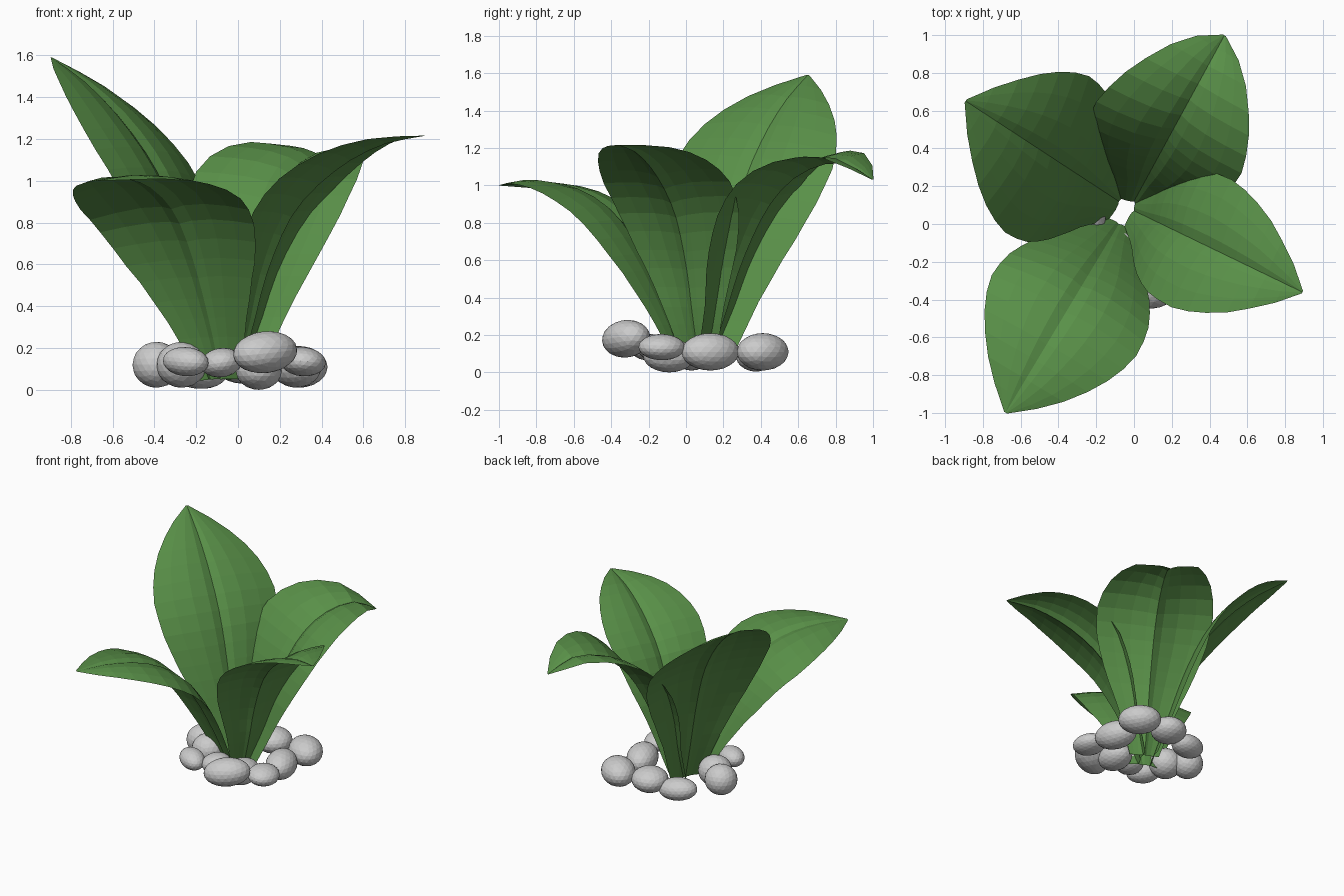
import bpy, bmesh, math
from mathutils import Vector, Euler

if "Cube" in bpy.data.objects:
    bpy.data.objects.remove(bpy.data.objects["Cube"])

green = bpy.data.materials.new("leaf_green")
green.diffuse_color = (0.10, 0.28, 0.065, 1)
green.use_nodes = True
green.node_tree.nodes["Principled BSDF"].inputs["Base Color"].default_value = green.diffuse_color


def sample(points, t):
    """Catmull-Rom point on a 2D profile, t in 0..1"""
    p = [Vector(q) for q in points]
    p = [2 * p[0] - p[1]] + p + [2 * p[-1] - p[-2]]
    n = len(points) - 1
    i = min(int(t * n), n - 1)
    f = t * n - i
    a, b, c, d = p[i:i + 4]
    return 0.5 * (2 * b + (c - a) * f + (2 * a - 5 * b + 4 * c - d) * f * f
                  + (3 * b - a - 3 * c + d) * f ** 3)


# relative half width along the leaf, and groove height across it
WIDTH = [(0, .25), (.2, .5), (.4, .83), (.52, .97), (.62, 1), (.72, .92), (.83, .68), (.92, .38), (1, .02)]
GROOVE = [(0, 0), (.14, .06), (.4, .095), (.7, .085), (1, .05)]


def lerp_table(table, x):
    for (x0, y0), (x1, y1) in zip(table, table[1:]):
        if x <= x1:
            return y0 + (y1 - y0) * (x - x0) / (x1 - x0)
    return table[-1][1]


def leaf(name, base, tip, profile, half_width, lift=(0, 0), rows=16):
    """lift raises (or lowers) the negative and positive side wings"""
    base, tip = Vector((*base, 0)), Vector((*tip, 0))
    out = (tip - base).normalized()
    side = Vector((out.y, -out.x, 0))
    up = Vector((0, 0, 1))
    # even spacing along the midrib
    fine = [sample(profile, i / 200) for i in range(201)]
    dist = [0]
    for a, b in zip(fine, fine[1:]):
        dist.append(dist[-1] + (b - a).length)
    cols = [-1, -.7, -.4, -.14, 0, .14, .4, .7, 1]
    bm = bmesh.new()
    grid = []
    for r in range(rows + 1):
        t = r / rows
        k = min(range(201), key=lambda j: abs(dist[j] - t * dist[-1]))
        tan = (fine[min(k + 2, 200)] - fine[max(k - 2, 0)]).normalized()
        center = base + out * fine[k].x + up * fine[k].y
        normal = up * tan.x - out * tan.y
        w = half_width * lerp_table(WIDTH, t)
        grid.append([bm.verts.new(center + side * (u * w) + normal * (
            w * (lerp_table(GROOVE, abs(u)) + abs(u) * lift[u > 0]))) for u in cols])
    for a, b in zip(grid, grid[1:]):
        for j in range(len(cols) - 1):
            bm.faces.new((a[j], a[j + 1], b[j + 1], b[j]))
    mesh = bpy.data.meshes.new(name)
    bm.normal_update()
    bm.to_mesh(mesh)
    bm.free()
    mesh.materials.append(green)
    bpy.context.collection.objects.link(bpy.data.objects.new(name, mesh))


# four broad arching leaves
leaf("leaf_tall", (-.08, .12), (-.89, .65),
     [(0, .05), (.08, .3), (.2, .68), (.34, 1.0), (.53, 1.25), (.75, 1.45), (.97, 1.59)], .47, (0, -.22))
leaf("leaf_back", (0, .12), (.48, 1.0),
     [(0, .05), (.1, .3), (.21, .6), (.37, .89), (.56, 1.06), (.8, 1.12), (1.0, 1.03)], .43, (.19, .07))
leaf("leaf_right", (0, .07), (.89, -.36),
     [(0, .05), (.08, .3), (.16, .57), (.3, .85), (.52, 1.05), (.76, 1.17), (.99, 1.215)], .375, (.09, .06))
leaf("leaf_front", (-.08, 0), (-.68, -1.0),
     [(0, .05), (.1, .3), (.25, .6), (.42, .83), (.64, .96), (.9, 1.01), (1.165, 1.0)], .44, (-.06, -.2))

# ring of pebbles: position, radii, yaw and tilt in degrees
STONES = [
    ((.13, -.32, .18), (.165, .115, .1), 30, -6),
    ((.29, .41, .11), (.155, .12, .1), -45, 0),
    ((.28, .13, .11), (.11, .16, .1), 22, 0),
    ((.31, -.13, .135), (.11, .125, .07), 10, 5),
    ((-.25, -.2, .135), (.12, .085, .07), -35, 4),
    ((-.39, .13, .12), (.115, .115, .11), 0, 0),
    ((-.27, .03, .12), (.12, .12, .11), 0, 0),
    ((-.08, -.15, .13), (.1, .11, .07), 0, -8),
    ((.1, -.09, .09), (.11, .14, .09), 0, 0),
    ((.02, .41, .12), (.13, .13, .09), 0, 0),
    ((-.19, .37, .085), (.14, .1, .08), 15, 5),
]
for i, (pos, radii, yaw, tilt) in enumerate(STONES):
    bpy.ops.mesh.primitive_ico_sphere_add(subdivisions=3, radius=1)
    ob = bpy.context.object
    ob.name = f"pebble_{i + 1}"
    rot = Euler((0, math.radians(tilt), math.radians(yaw))).to_matrix()
    for v in ob.data.vertices:
        v.co = rot @ Vector(c * s for c, s in zip(v.co, radii))
    low = min(v.co.z for v in ob.data.vertices)
    ob.location = (pos[0], pos[1], max(pos[2], -low))
